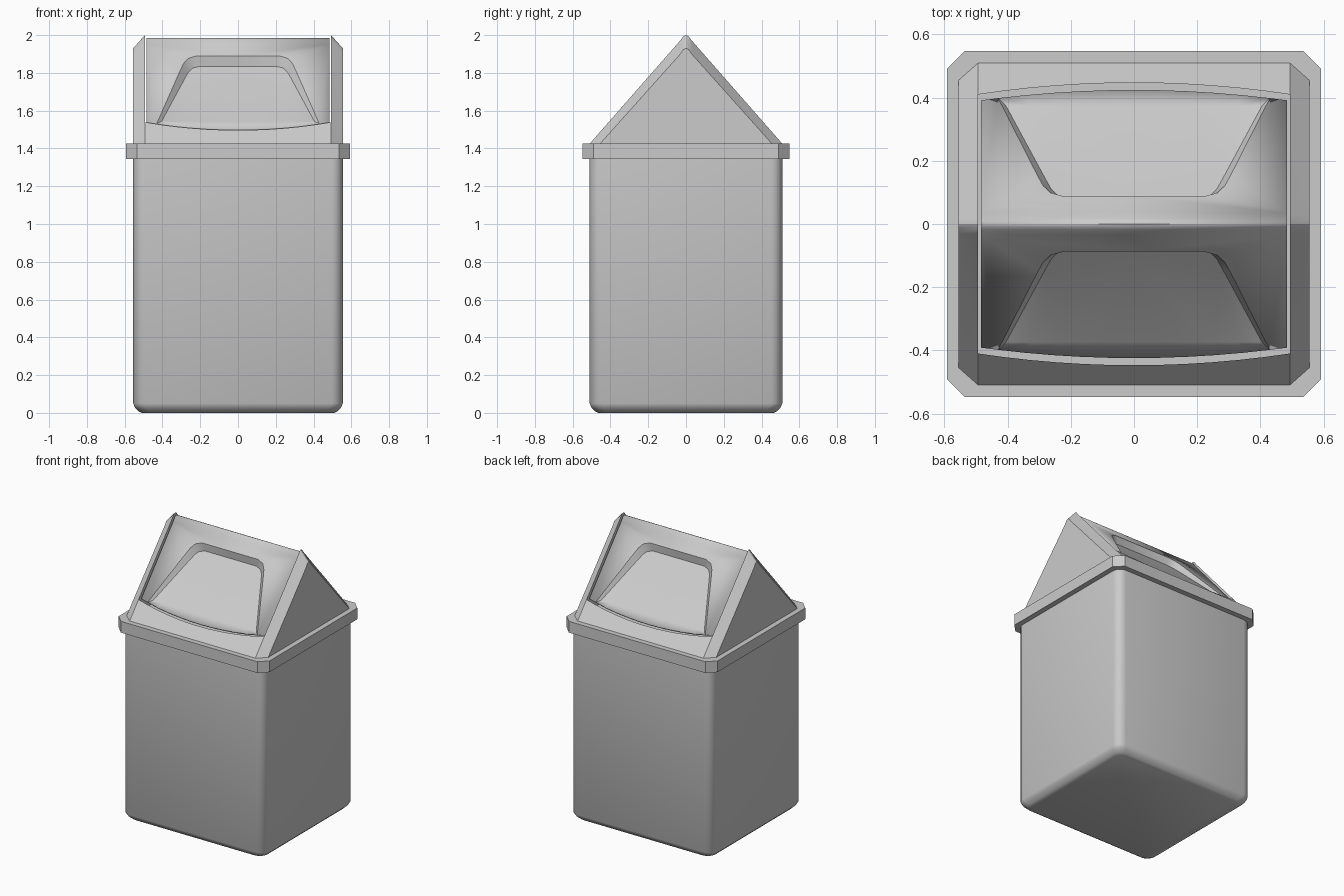
import bpy, bmesh, math

cube = bpy.data.objects.get("Cube")
if cube:
    bpy.data.objects.remove(cube, do_unlink=True)

grey = bpy.data.materials.new("light_grey_plastic")
grey.use_nodes = True
grey.diffuse_color = (0.6, 0.6, 0.6, 1)
grey.node_tree.nodes["Principled BSDF"].inputs["Base Color"].default_value = (0.6, 0.6, 0.6, 1)


def add_object(name, bm, angle=30):
    """Turn a bmesh into a grey object shaded smooth below the given angle."""
    bmesh.ops.remove_doubles(bm, verts=bm.verts, dist=0.0005)
    bmesh.ops.recalc_face_normals(bm, faces=bm.faces)
    mesh = bpy.data.meshes.new(name)
    bm.to_mesh(mesh)
    bm.free()
    mesh.materials.append(grey)
    obj = bpy.data.objects.new(name, mesh)
    bpy.context.collection.objects.link(obj)
    bpy.ops.object.select_all(action='DESELECT')
    obj.select_set(True)
    bpy.context.view_layer.objects.active = obj
    bpy.ops.object.shade_smooth_by_angle(angle=math.radians(angle))
    return obj


def loft(name, rings, angle=30):
    """Closed solid through rings with equal point counts."""
    bm = bmesh.new()
    loops = [[bm.verts.new(p) for p in ring] for ring in rings]
    for a, b in zip(loops, loops[1:]):
        for i in range(len(a)):
            j = (i + 1) % len(a)
            bm.faces.new((a[i], a[j], b[j], b[i]))
    bm.faces.new(loops[0])
    bm.faces.new(loops[-1])
    return add_object(name, bm, angle)


def rounded_rect(hx, hy, r, z, steps):
    """Rectangle ring with rounded corners; one step gives a chamfer."""
    pts = []
    for k, (sx, sy) in enumerate(((1, 1), (-1, 1), (-1, -1), (1, -1))):
        for i in range(steps + 1):
            a = math.pi / 2 * (k + i / steps)
            pts.append((sx * (hx - r) + r * math.cos(a),
                        sy * (hy - r) + r * math.sin(a), z))
    return pts


# Bin body with rounded corners and a softened foot
levels = [(0.045, 0), (0.03, 0.008), (0.01, 0.028), (0, 0.05), (0, 1.36)]
loft("bin_body", [rounded_rect(0.555 - d, 0.51 - d, 0.06, z, 4) for d, z in levels], 60)

# Overhanging rim band
loft("rim_band", [rounded_rect(0.592, 0.547, 0.056, z, 1) for z in (1.345, 1.425)])


# Gabled hood with chamfered ends
def gable(x, foot, shoulder, apex):
    half = [(foot, 1.425), (0.03, shoulder), (0.014, apex - 0.006)]
    return ([(x, -y, z) for y, z in half] + [(x, 0, apex)]
            + [(x, y, z) for y, z in reversed(half)])


end, main = (0.455, 1.9, 1.93), (0.51, 1.972, 2.0)
hood = loft("hood", [gable(-0.555, *end), gable(-0.493, *main),
                     gable(0.493, *main), gable(0.555, *end)])


# Opening through the hood, bowed at front and back
def opening(z):
    xs = [0.493 * (i / 6 - 1) for i in range(13)]
    arc = [(x, 0.447 - 0.037 * (x / 0.493) ** 2) for x in xs]
    return [(x, y, z) for x, y in arc] + [(-x, -y, z) for x, y in arc]


cutter = loft("opening_cutter", [opening(1.45), opening(2.2)])
cutter.hide_render = True
cut = hood.modifiers.new("opening", 'BOOLEAN')
cut.operation, cut.solver, cut.object = 'DIFFERENCE', 'EXACT', cutter
bpy.context.view_layer.objects.active = hood
bpy.ops.object.modifier_apply(modifier=cut.name)
bpy.data.objects.remove(cutter, do_unlink=True)


# Swing flap: one quarter, mirrored both ways
def on_slope(x, z, depth=0):
    """Point on the sloping flap, pushed inward by depth."""
    return (x, -(1.99 - z) / 1.15 + depth * 0.75, z - depth * 0.66)


def arc_z(x):
    return 1.502 + 0.038 * (x / 0.485) ** 2


bm = bmesh.new()


def face(*pts):
    bm.faces.new([bm.verts.new(p) for p in pts])


W, TOP = 0.485, 1.95
outer = [on_slope(x, z) for x, z in
         ((0.43, arc_z(0.43)), (0.305, 1.815), (0.288, 1.85), (0.265, 1.876), (0.22, 1.89), (0, 1.89))]
inner = [on_slope(x, z, 0.012 + 0.028 * (z - 1.55) / 0.3) for x, z in
         ((0.405, 1.55), (0.278, 1.8), (0.262, 1.83), (0.24, 1.852), (0.2, 1.862), (0, 1.862))]
edge = [on_slope(0.43 * (1 - i / 5), arc_z(0.43 * (1 - i / 5))) for i in range(6)]
sill = [on_slope(0.405 * (1 - i / 5), 1.55, 0.012) for i in range(6)]

# Flat surround, recess wall, lower lip and recess floor
face(on_slope(W, arc_z(W)), *outer, on_slope(0, TOP), on_slope(W, TOP))
for i in range(5):
    face(outer[i], outer[i + 1], inner[i + 1], inner[i])
    face(edge[i], edge[i + 1], sill[i + 1], sill[i])
face(*sill, *reversed(inner[1:]))

# Rounded ridge
ridge = [on_slope(0, TOP)[1:], (-0.018, 1.974), (-0.008, 1.982), (0, 1.985)]
for (y0, z0), (y1, z1) in zip(ridge, ridge[1:]):
    face((0, y0, z0), (W, y0, z0), (W, y1, z1), (0, y1, z1))

for axis in ((-1, 1, 1), (1, -1, 1)):
    copy = bmesh.ops.duplicate(bm, geom=bm.verts[:] + bm.edges[:] + bm.faces[:])["geom"]
    bmesh.ops.scale(bm, vec=axis, verts=[g for g in copy if isinstance(g, bmesh.types.BMVert)])
flap = add_object("swing_flap", bm, 35)
shell = flap.modifiers.new("thickness", 'SOLIDIFY')
shell.thickness, shell.offset = 0.012, -1
